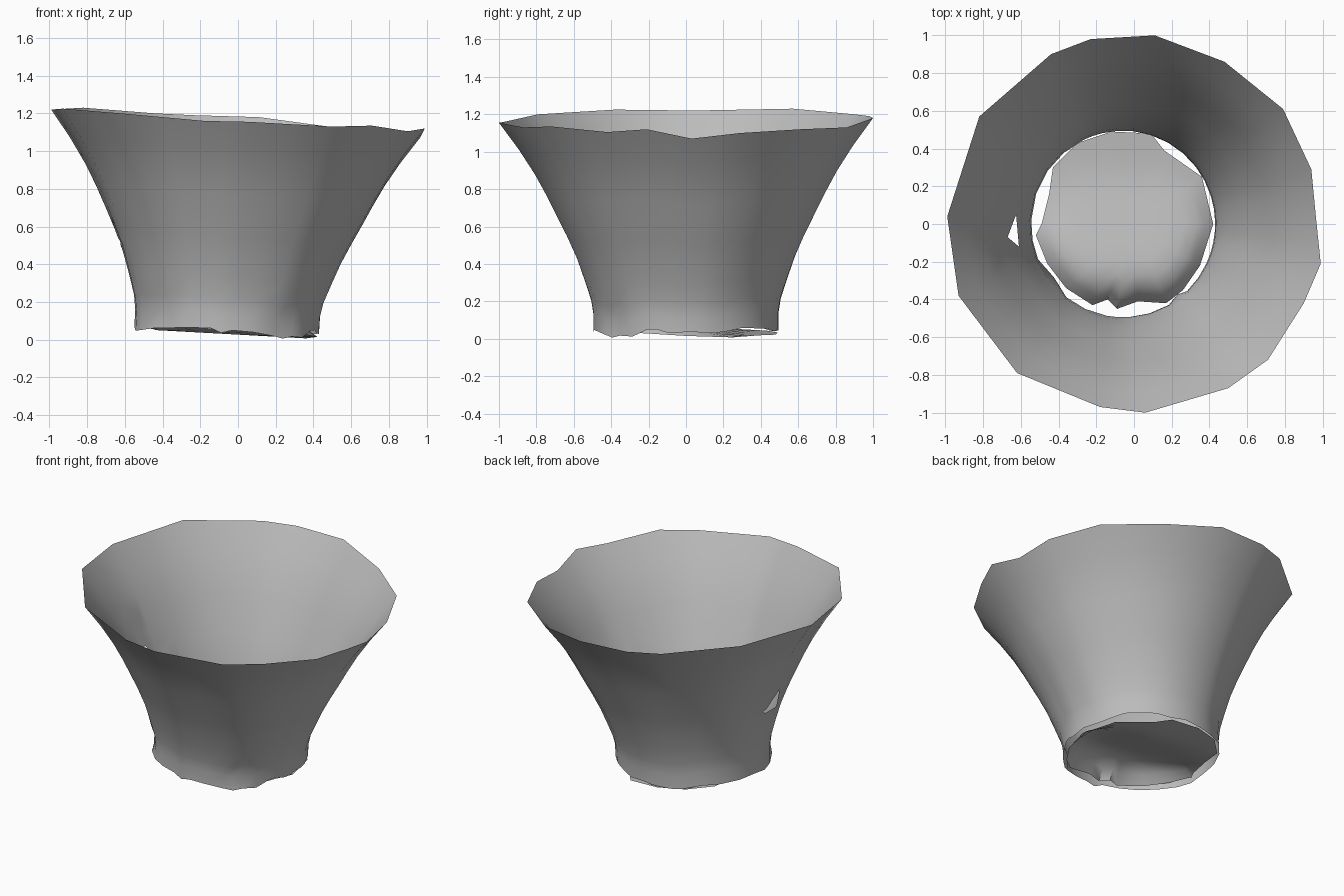
import bpy, bmesh, math, random
from mathutils import Vector

random.seed(4)
if "Cube" in bpy.data.objects:
    bpy.data.objects.remove(bpy.data.objects["Cube"], do_unlink=True)

grey = bpy.data.materials.new("plain_grey")
grey.use_nodes = True
COLOUR = (0.5, 0.5, 0.5, 1)
grey.diffuse_color = COLOUR
grey.node_tree.nodes["Principled BSDF"].inputs["Base Color"].default_value = COLOUR


def finish(bm, name):
    mesh = bpy.data.meshes.new(name)
    bmesh.ops.recalc_face_normals(bm, faces=bm.faces[:])
    bm.to_mesh(mesh)
    bm.free()
    obj = bpy.data.objects.new(name, mesh)
    bpy.context.collection.objects.link(obj)
    mesh.materials.append(grey)
    bpy.ops.object.select_all(action="DESELECT")
    obj.select_set(True)
    bpy.context.view_layer.objects.active = obj
    bpy.ops.object.shade_smooth_by_angle(angle=math.radians(50))
    return obj


def bridge(bm, lower, upper):
    n = len(lower)
    for i in range(n):
        j = (i + 1) % n
        bm.faces.new((lower[i], lower[j], upper[j], upper[i]))


# Uneven rim of the flared wall, counter-clockwise
RIM = [(.99, -.21, 1.12), (.965, .03, 1.07), (.94, .29, 1.1), (.79, .61, 1.12),
       (.48, .86, 1.13), (.11, 1, 1.18), (-.23, .98, 1.19), (-.44, .9, 1.2),
       (-.82, .57, 1.23), (-.99, .04, 1.22), (-.93, -.38, 1.225), (-.62, -.79, 1.2),
       (-.18, -.97, 1.16), (.06, -1, 1.155), (.5, -.87, 1.13), (.71, -.72, 1.135),
       (.9, -.42, 1.105)]
corners = [Vector(p) for p in RIM]
rim = []
for a, b in zip(corners, corners[1:] + corners[:1]):
    rim += [a, (a + b) / 2]

# Flare: share of height, share of the way out from the neck to the rim
FLARE = [(0, 0), (.08, 0), (.15, .025), (.25, .1), (.35, .18), (.45, .28),
         (.55, .39), (.65, .5), (.75, .62), (.87, .79), (1, 1)]

# Flared wall with a ragged lower edge
bm = bmesh.new()
columns = []
for p in rim:
    angle = math.atan2(p.y, p.x)
    foot = Vector((.49 * math.cos(angle) - .06, .495 * math.sin(angle), 0))
    foot.z = .05 - .015 * foot.x + random.uniform(-.016, .016)
    foot.z -= .03 * max(0, math.cos(angle + .9)) ** 10
    columns.append((foot, p))
rings = []
for height, out in FLARE:
    ring = []
    for foot, top in columns:
        v = foot.lerp(top, out)
        v.x += .02 * math.sin(math.pi * height)
        v.z = foot.z + (top.z - foot.z) * height
        ring.append(bm.verts.new(v))
    rings.append(ring)
for lower, upper in zip(rings, rings[1:]):
    bridge(bm, lower, upper)

# Small dents close to the lower edge
for spot in ((.26, -.38), (-.48, -.25)):
    v = min(rings[1], key=lambda q: (q.co.xy - Vector(spot)).length)
    v.co.x, v.co.y = v.co.x * .95, v.co.y * .95

# Triangular tear in the right side
TEAR = [Vector((-.625, .05, 0)), Vector((-.67, -.07, 0)), Vector((-.61, -.12, 0))]
planes = []
for a, b in zip(TEAR, TEAR[1:] + TEAR[:1]):
    d = b - a
    planes.append((a, Vector((d.y, -d.x, 0)).normalized()))


def near_tear(face):
    c = face.calc_center_median()
    return c.x < -.5 and abs(c.y + .04) < .2 and .25 < c.z < .8


for co, no in planes:
    faces = [f for f in bm.faces if near_tear(f)]
    geom = set(faces)
    for f in faces:
        geom.update(f.edges)
        geom.update(f.verts)
    bmesh.ops.bisect_plane(bm, geom=list(geom), plane_co=co, plane_no=no)
torn = [f for f in bm.faces if near_tear(f)
        and all((f.calc_center_median() - co).dot(no) < 0 for co, no in planes)]
bmesh.ops.delete(bm, geom=torn, context="FACES")
finish(bm, "flared_wall")

# Loose base sheet: rises towards the front, then folds down to a ragged edge
BASE = [(.42, 0), (.36, .25), (.16, .39), (.09, .48), (-.12, .49), (-.3, .43),
        (-.43, .3), (-.45, .16), (-.49, 0), (-.52, -.06), (-.46, -.21), (-.36, -.34),
        (-.22, -.43), (-.14, -.4), (-.09, -.45), (.02, -.41), (.17, -.42),
        (.26, -.35), (.35, -.22)]


def base_point(x, y, s):
    rise = min(1, max(0, (.25 - y) / .5))
    return x * s, y * s, .027 - .06 * x * s + .15 * rise * (1 - .85 * s ** 5)


bm = bmesh.new()
rings = []
for s in (1, .9, .8, .65, .45, .25):
    ring = []
    for x, y in BASE:
        # The rise follows the scaled position, the fold follows the ring
        rise = min(1, max(0, (.25 - y * s) / .5))
        z = .027 - .055 * x * s + .15 * rise * (1 - .85 * s ** 6)
        ring.append(bm.verts.new((x * s, y * s, z)))
    rings.append(ring)
for outer, inner in zip(rings, rings[1:]):
    bridge(bm, outer, inner)
centre = bm.verts.new((0, 0, .102))
for i, v in enumerate(rings[-1]):
    bm.faces.new((v, rings[-1][(i + 1) % len(BASE)], centre))
finish(bm, "base_sheet")
